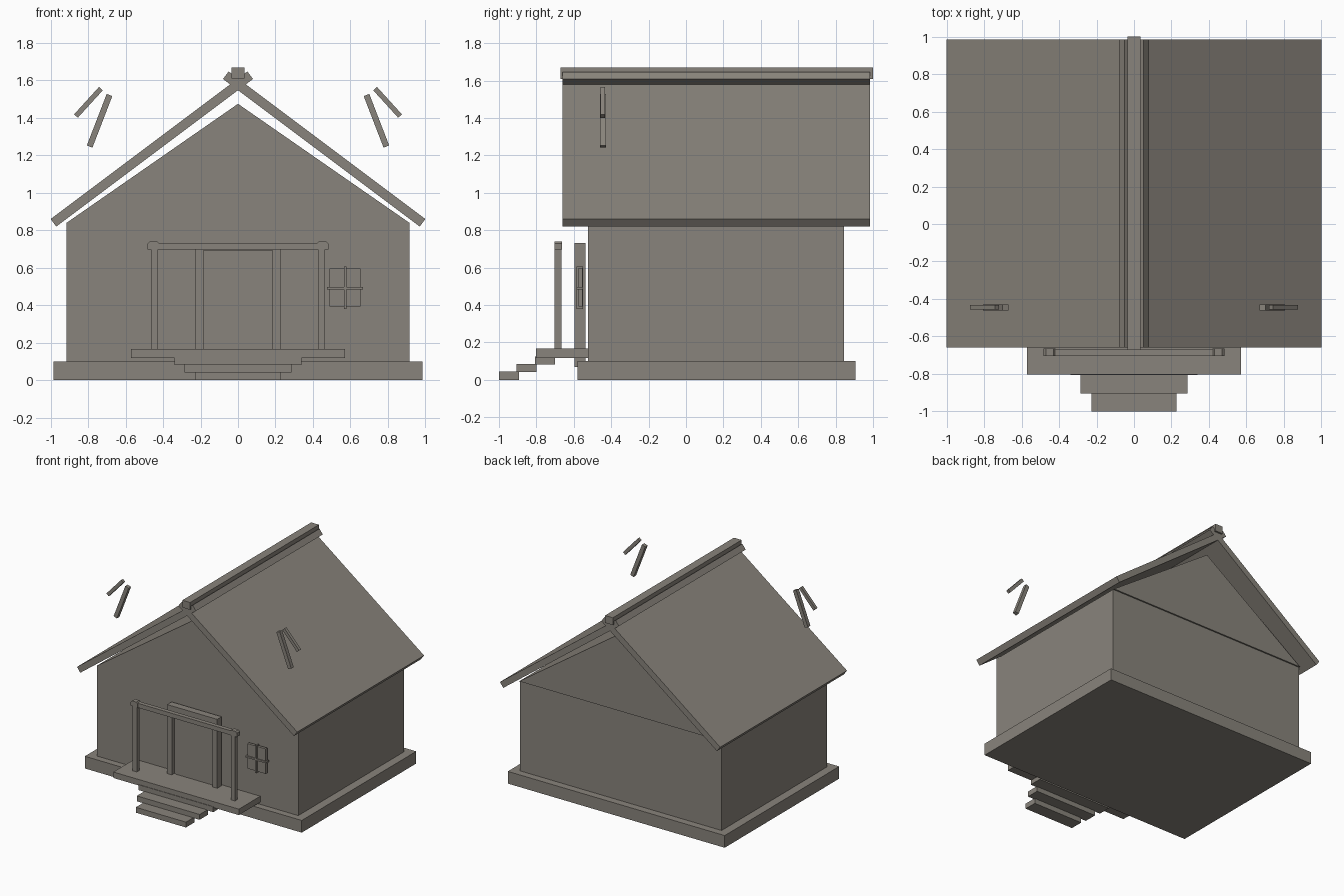
import bpy
import bmesh
import math
from mathutils import Matrix, Vector

cube = bpy.data.objects.get("Cube")
if cube:
    bpy.data.objects.remove(cube, do_unlink=True)

COLOUR = (0.25, 0.23, 0.2, 1.0)
stone = bpy.data.materials.new("warm_grey")
stone.use_nodes = True
stone.diffuse_color = COLOUR
stone.node_tree.nodes["Principled BSDF"].inputs["Base Color"].default_value = COLOUR


def finish(name, bm):
    bmesh.ops.recalc_face_normals(bm, faces=bm.faces)
    mesh = bpy.data.meshes.new(name)
    bm.to_mesh(mesh)
    bm.free()
    mesh.materials.append(stone)
    obj = bpy.data.objects.new(name, mesh)
    bpy.context.collection.objects.link(obj)
    return obj


def box(name, x, y, z):
    """Box from (min, max) ranges on each axis."""
    bm = bmesh.new()
    size = [r[1] - r[0] for r in (x, y, z)]
    mid = Vector([(r[0] + r[1]) / 2 for r in (x, y, z)])
    bmesh.ops.create_cube(bm, size=1, matrix=Matrix.Translation(mid) @ Matrix.Diagonal((*size, 1)))
    return finish(name, bm)


def prism(name, outline, y):
    """Outline in x and z, extruded along the y range."""
    bm = bmesh.new()
    face = bm.faces.new([bm.verts.new((px, y[0], pz)) for px, pz in outline])
    ext = bmesh.ops.extrude_face_region(bm, geom=[face])
    verts = [g for g in ext["geom"] if isinstance(g, bmesh.types.BMVert)]
    bmesh.ops.translate(bm, verts=verts, vec=(0, y[1] - y[0], 0))
    return finish(name, bm)


def plank(name, start, end, width, y):
    """Straight bar between two x, z points."""
    a, b = Vector(start), Vector(end)
    d = (b - a).normalized()
    n = Vector((-d.y, d.x)) * width / 2
    return prism(name, [a - n, b - n, b + n, a + n], y)


# House body
box("foundation", (-0.985, 0.985), (-0.58, 0.905), (0, 0.1))
box("walls", (-0.915, 0.915), (-0.525, 0.845), (0.1, 0.84))
prism("gable", [(-0.915, 0.84), (0.915, 0.84), (0, 1.475)], (-0.525, 0.857))

# Crossing roof slabs, and loose planks floating beside the roof
for side, s in (("left", 1), ("right", -1)):
    plank(side + "_roof", (s * 0.985, 0.84), (s * -0.065, 1.6275), 0.05, (-0.66, 0.985))
    plank(side + "_short_plank", (s * 0.865, 1.41), (s * 0.732, 1.556), 0.027, (-0.457, -0.432))
    plank(side + "_long_plank", (s * 0.792, 1.247), (s * 0.686, 1.522), 0.032, (-0.461, -0.429))
box("ridge_beam", (-0.035, 0.035), (-0.672, 1.0), (1.61, 1.67))

# Porch deck and steps
box("porch_deck", (-0.57, 0.57), (-0.803, -0.525), (0.118, 0.167))
steps = [(0.228, -1.0, 0.0), (0.285, -0.905, 0.042), (0.34, -0.807, 0.082)]
for i, (half, front, low) in enumerate(steps):
    box(f"step_{i + 1}", (-half, half), (front, front + 0.107), (low, low + 0.044))

# Porch posts with a capped beam
for side, s in (("left", 1), ("right", -1)):
    box(side + "_porch_post", sorted((s * 0.427, s * 0.464)), (-0.703, -0.666), (0.167, 0.7))
    prism(side + "_beam_cap", [(s * 0.418, 0.697), (s * 0.482, 0.697), (s * 0.482, 0.728),
                               (s * 0.47, 0.74), (s * 0.43, 0.74), (s * 0.418, 0.728)],
          (-0.704, -0.664))
box("porch_beam", (-0.43, 0.43), (-0.702, -0.667), (0.697, 0.733))

# Door with its frame
for side, s in (("left", 1), ("right", -1)):
    box(side + "_door_jamb", sorted((s * 0.185, s * 0.228)), (-0.595, -0.537), (0.07, 0.692))
box("door_lintel", (-0.228, 0.228), (-0.595, -0.537), (0.692, 0.733))
box("door_surround", (-0.185, 0.185), (-0.56, -0.537), (0.07, 0.692))
box("door_panel", (-0.172, 0.172), (-0.568, -0.56), (0.1, 0.67))

# Window with crossing bars
box("window_pane", (0.488, 0.655), (-0.576, -0.554), (0.392, 0.597))
box("window_upright", (0.565, 0.579), (-0.585, -0.552), (0.38, 0.606))
box("window_crossbar", (0.476, 0.666), (-0.585, -0.552), (0.484, 0.498))
